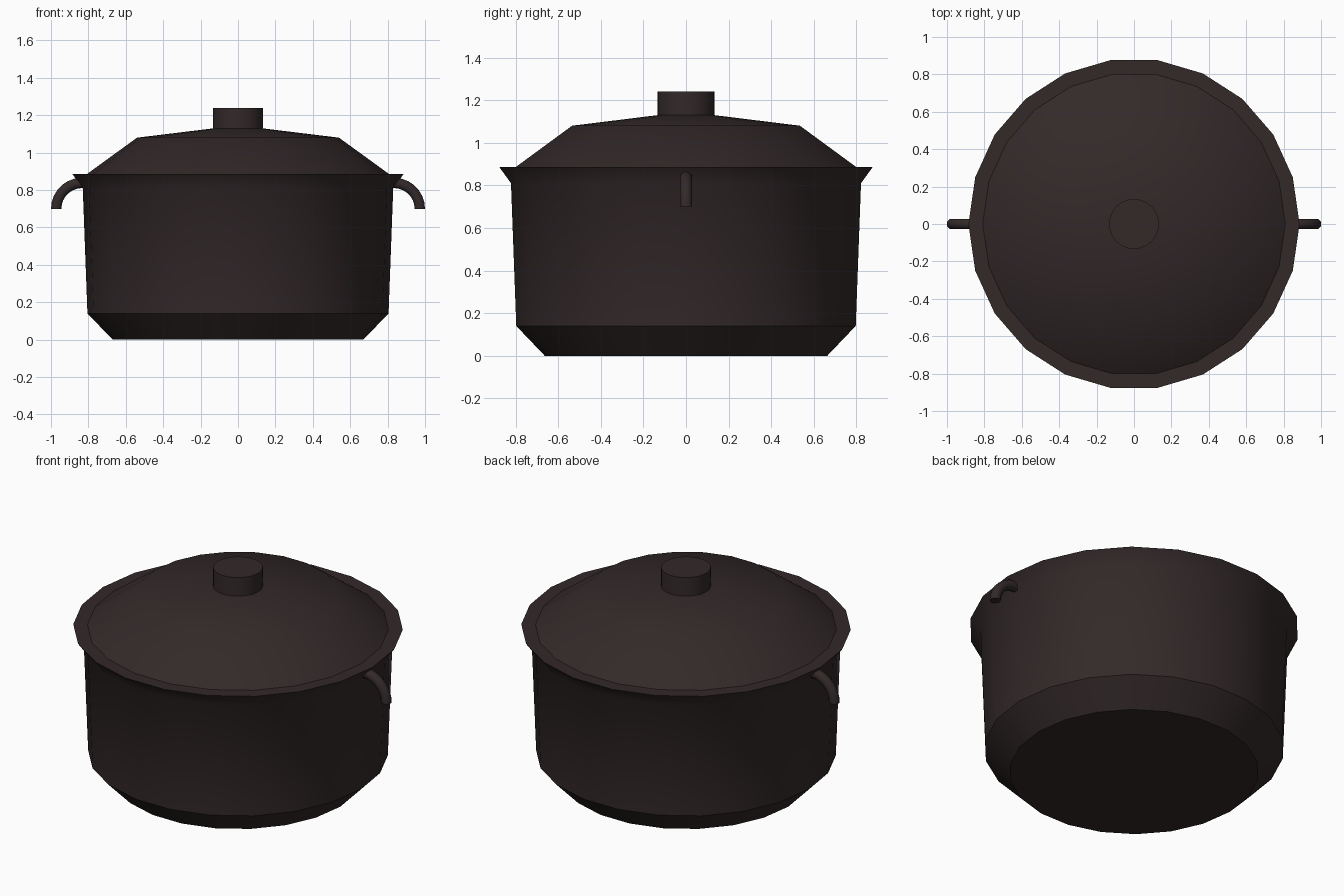
import bpy, bmesh
from math import pi, cos, sin, radians

default = bpy.data.objects.get("Cube")
if default:
    bpy.data.objects.remove(default, do_unlink=True)

iron = bpy.data.materials.new("dark cast iron")
iron.use_nodes = True
COLOUR = (0.033, 0.022, 0.022, 1)
iron.diffuse_color = COLOUR
iron.node_tree.nodes["Principled BSDF"].inputs["Base Color"].default_value = COLOUR


def finish(name, bm, angle=38):
    bmesh.ops.recalc_face_normals(bm, faces=bm.faces)
    mesh = bpy.data.meshes.new(name)
    bm.to_mesh(mesh)
    bm.free()
    obj = bpy.data.objects.new(name, mesh)
    mesh.materials.append(iron)
    bpy.context.collection.objects.link(obj)
    bpy.ops.object.select_all(action='DESELECT')
    bpy.context.view_layer.objects.active = obj
    obj.select_set(True)
    bpy.ops.object.shade_smooth_by_angle(angle=radians(angle))
    return obj


def bridge(bm, rings):
    """Skin successive vertex rings and cap both ends."""
    n = len(rings[0])
    for a, b in zip(rings, rings[1:]):
        for i in range(n):
            j = (i + 1) % n
            bm.faces.new((a[i], a[j], b[j], b[i]))
    bm.faces.new(rings[0])
    bm.faces.new(rings[-1])


def lathe(name, profile, sides):
    bm = bmesh.new()
    rings = [[bm.verts.new((r * cos(2 * pi * i / sides), r * sin(2 * pi * i / sides), z))
              for i in range(sides)] for r, z in profile]
    bridge(bm, rings)
    return finish(name, bm)


def handle(name, side):
    """Quarter-circle bar curving out from the wall and down."""
    bm = bmesh.new()
    rings = []
    for k in range(9):
        t = radians(100 - 100 * k / 8)
        ring = []
        for i in range(8):
            a = 2 * pi * (i + 0.5) / 8
            r = 0.138 + 0.03 * cos(a)
            ring.append(bm.verts.new((side * (0.834 + r * cos(t)), 0.03 * sin(a), 0.70 + r * sin(t))))
        rings.append(ring)
    bridge(bm, rings)
    return finish(name, bm, 50)


# Pot body: chamfered foot, tapered wall, flared rim, hollow inside
lathe("pot_body", [(0.67, 0), (0.805, 0.14), (0.83, 0.81), (0.885, 0.885),
                   (0.79, 0.885), (0.77, 0.16), (0.65, 0.04)], 22)

# Lid and its round knob
lathe("lid", [(0.81, 0.884), (0.54, 1.08), (0.13, 1.13)], 22)
lathe("lid_knob", [(0.133, 1.11), (0.133, 1.24)], 48)

# Side handles
handle("left_handle", 1)
handle("right_handle", -1)
